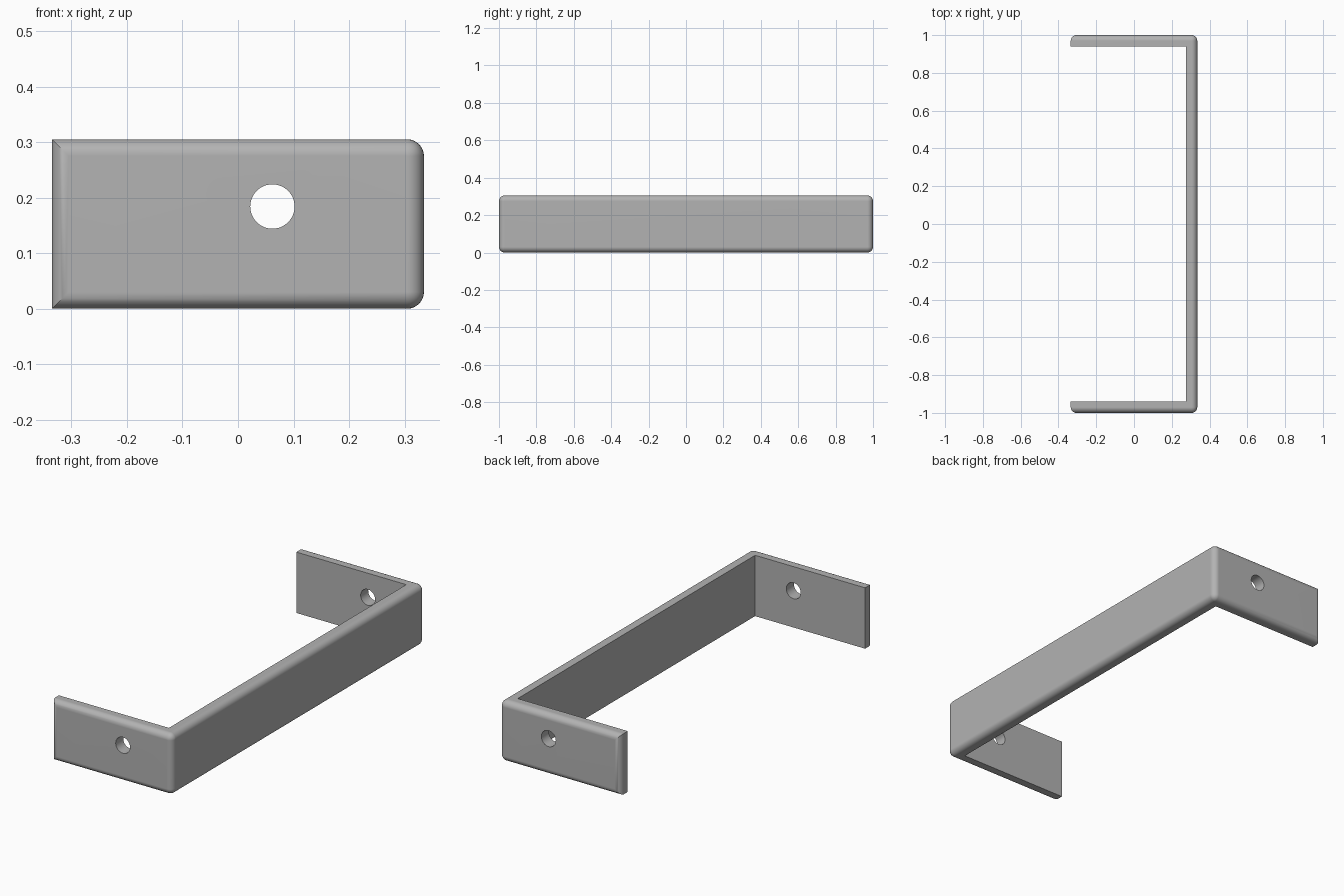
import bpy
import bmesh
from math import pi, radians
from mathutils import Matrix

cube = bpy.data.objects.get("Cube")
if cube:
    bpy.data.objects.remove(cube, do_unlink=True)

X, Y, H = 0.335, 1.0, 0.305      # half width, half length, height
T, R = 0.06, 0.03                # sheet thickness, edge radius
SEG = 8

grey = bpy.data.materials.new("plain grey")
grey.use_nodes = True
colour = (0.45, 0.45, 0.45, 1)
grey.diffuse_color = colour
grey.node_tree.nodes["Principled BSDF"].inputs["Base Color"].default_value = colour


def make_object(name, bm):
    bmesh.ops.recalc_face_normals(bm, faces=bm.faces)
    mesh = bpy.data.meshes.new(name)
    bm.to_mesh(mesh)
    bm.free()
    mesh.materials.append(grey)
    obj = bpy.data.objects.new(name, mesh)
    bpy.context.collection.objects.link(obj)
    return obj


def rounded_channel(name, z0, z1, pick):
    """U-shaped prism with the edges chosen by pick(a, b) rounded."""
    plan = [(-X, -Y), (X, -Y), (X, Y), (-X, Y),
            (-X, Y - T), (X - T, Y - T), (X - T, T - Y), (-X, T - Y)]
    bm = bmesh.new()
    base = bm.faces.new([bm.verts.new((x, y, z0)) for x, y in plan])
    top = bmesh.ops.extrude_face_region(bm, geom=[base])["geom"]
    bmesh.ops.translate(bm, vec=(0, 0, z1 - z0),
                        verts=[v for v in top if isinstance(v, bmesh.types.BMVert)])
    edges = [e for e in bm.edges if pick(e.verts[0].co, e.verts[1].co)]
    bmesh.ops.bevel(bm, geom=edges, offset=R, offset_type='OFFSET',
                    segments=SEG, profile=0.5, affect='EDGES')
    return make_object(name, bm)


def outer(p):
    return abs(p.y) > Y - 0.001


def outer_face_edge(a, b):
    upright = abs(a.z - b.z) > 0.01
    return outer(a) and outer(b) and (not upright or a.x > 0)


def arm_end_edge(a, b):
    return outer(a) and outer(b) and abs(a.z - b.z) > 0.01 and a.x < 0


def apply_boolean(obj, cutter, operation):
    mod = obj.modifiers.new(cutter.name, 'BOOLEAN')
    mod.object, mod.operation, mod.solver = cutter, operation, 'EXACT'
    bpy.context.view_layer.objects.active = obj
    bpy.ops.object.modifier_apply(modifier=mod.name)
    bpy.data.objects.remove(cutter, do_unlink=True)


# Bracket with rounded outer edges
bracket = rounded_channel("bracket", 0, H, outer_face_edge)

# Rounded arm ends, meeting the long edges in a mitre
ends = rounded_channel("end_shape", -0.1, H + 0.1, arm_end_edge)
apply_boolean(bracket, ends, 'INTERSECT')

# Screw hole through both arms
bm = bmesh.new()
bmesh.ops.create_cone(bm, cap_ends=True, segments=48, radius1=0.04, radius2=0.04,
                      depth=2.4, matrix=Matrix.Translation((0.062, 0, 0.184))
                      @ Matrix.Rotation(pi / 2, 4, 'X'))
apply_boolean(bracket, make_object("screw_hole", bm), 'DIFFERENCE')

# Smooth fillets, crisp flat faces
bpy.ops.object.select_all(action='DESELECT')
bracket.select_set(True)
bpy.context.view_layer.objects.active = bracket
bpy.ops.object.shade_smooth_by_angle(angle=radians(30))
normals = bracket.modifiers.new("Weighted normals", 'WEIGHTED_NORMAL')
normals.keep_sharp = True
